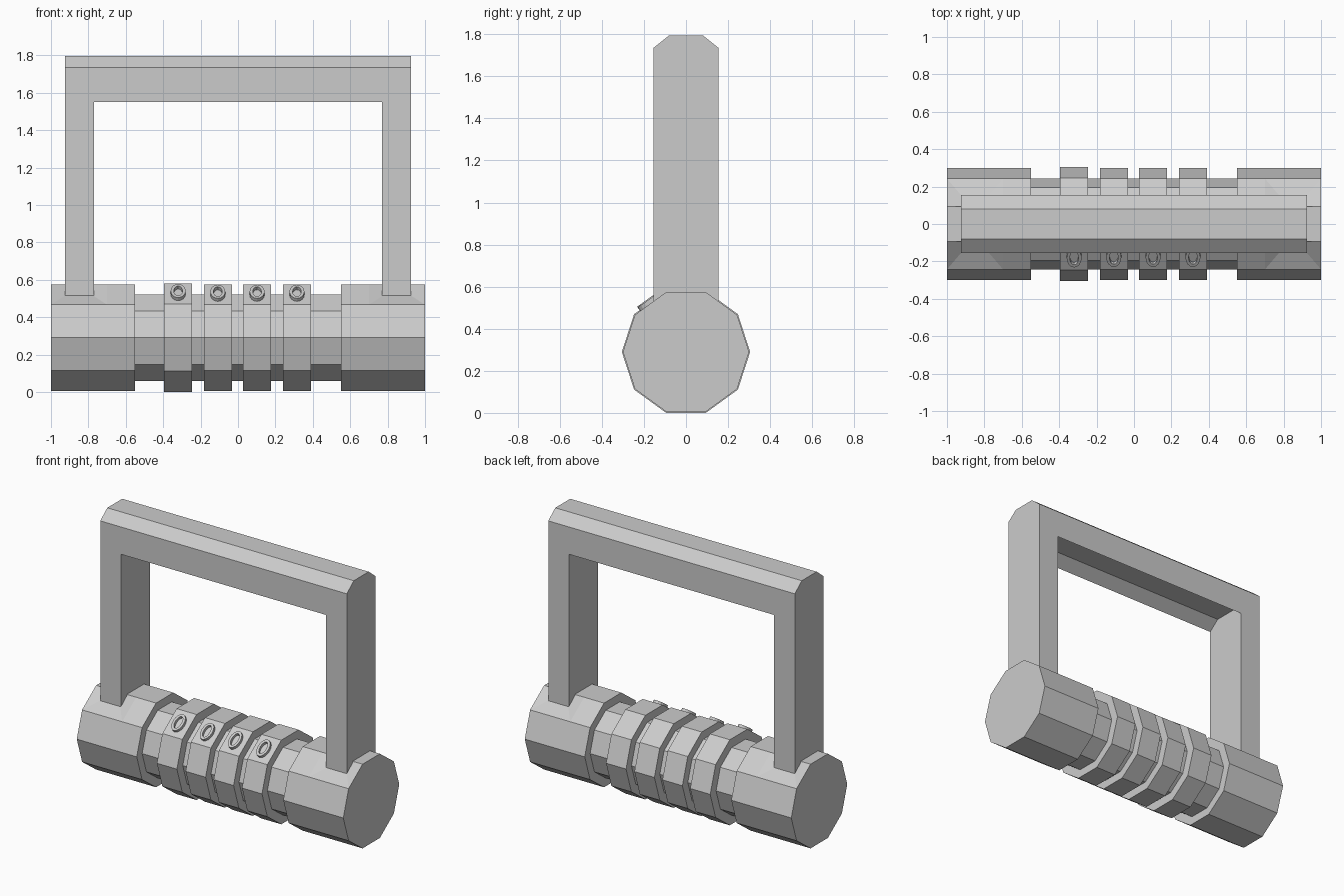
import bpy, bmesh, math
from mathutils import Vector

if "Cube" in bpy.data.objects:
    bpy.data.objects.remove(bpy.data.objects["Cube"])

CZ = 0.29  # height of the barrel axis


def finish(name, bm):
    bmesh.ops.recalc_face_normals(bm, faces=bm.faces[:])
    me = bpy.data.meshes.new(name)
    bm.to_mesh(me)
    bm.free()
    ob = bpy.data.objects.new(name, me)
    bpy.context.collection.objects.link(ob)
    return ob


def prism(profile, xs):
    """Sweep a closed (y, z) profile through the given x stations."""
    bm = bmesh.new()
    rings = [[bm.verts.new((x, y, z)) for y, z in profile] for x in xs]
    n = len(profile)
    for a, b in zip(rings, rings[1:]):
        for i in range(n):
            j = (i + 1) % n
            bm.faces.new((a[i], a[j], b[j], b[i]))
    bm.faces.new(rings[0][::-1])
    bm.faces.new(rings[-1])
    return bm


def decagon(r):
    return [(r * math.cos(i * math.tau / 10), CZ + r * math.sin(i * math.tau / 10))
            for i in range(10)]


def mirror_x(ob):
    ob.modifiers.new("mirror", 'MIRROR').use_axis[0] = True


# Barrel ends, with the facets pulled in to meet the shackle legs
bm = prism(decagon(0.30), [0.55, 0.70, 1.0])
bm.normal_update()
seats = [f for f in bm.faces
         if f.calc_center_median().x > 0.8 and len(f.verts) == 4
         and 0.5 < f.calc_center_median().z < 0.56]
bmesh.ops.inset_individual(bm, faces=seats, thickness=0.03)
for f in seats:
    c = f.calc_center_median()
    for v in f.verts:
        side = math.copysign(1, c.y)
        x = 0.775 if v.co.x < c.x else 0.925
        y, z = (0.155, 0.515) if v.co.z < c.z else (0.08, 0.575)
        v.co = (x, side * y, z)
mirror_x(finish("barrel_end", bm))

# Thin core behind the dials
finish("barrel_core", prism(decagon(0.242), [-0.56, 0.56]))


# Raised oval ring on the upper front facet of a dial
def oval_mark(name, x, r):
    n, v = Vector((0, -math.sin(math.radians(36)), math.cos(math.radians(36)))), \
        Vector((0, math.cos(math.radians(36)), math.sin(math.radians(36))))
    base = Vector((x, 0, CZ)) + n * r * math.cos(math.pi / 10)
    bm = bmesh.new()
    loops = []
    for w, h, d in ((0.04, 0.062, -0.005), (0.04, 0.062, 0.02),
                    (0.023, 0.044, 0.02), (0.023, 0.044, -0.005)):
        loops.append([bm.verts.new(base + Vector((w * math.cos(t), 0, 0))
                                   + v * h * math.sin(t) + n * d)
                      for t in (k * math.tau / 16 for k in range(16))])
    for a, b in zip(loops, loops[1:] + loops[:1]):
        for i in range(16):
            j = (i + 1) % 16
            bm.faces.new((a[i], a[j], b[j], b[i]))
    finish(name, bm)


# Four rotating dials
for k, (x0, x1, r) in enumerate([(-0.395, -0.245, 0.305), (-0.183, -0.033, 0.30),
                                 (0.027, 0.177, 0.30), (0.24, 0.39, 0.30)]):
    finish(f"dial_{k + 1}", prism(decagon(r), [x0, x1]))
    oval_mark(f"dial_mark_{k + 1}", (x0 + x1) / 2, r)

# Shackle: chamfered legs and a bar with an arched underside
top = [(0.155, 1.735), (0.08, 1.795), (-0.08, 1.795), (-0.155, 1.735)]
leg = [(-0.155, 0.515), (-0.08, 0.57), (0.08, 0.57), (0.155, 0.515)]
arch = [(-0.155, 1.55), (-0.08, 1.61), (0.08, 1.61), (0.155, 1.55)]
mirror_x(finish("shackle_leg", prism(leg + top, [0.77, 0.925])))
finish("shackle_bar", prism(arch + top, [-0.77, 0.77]))
